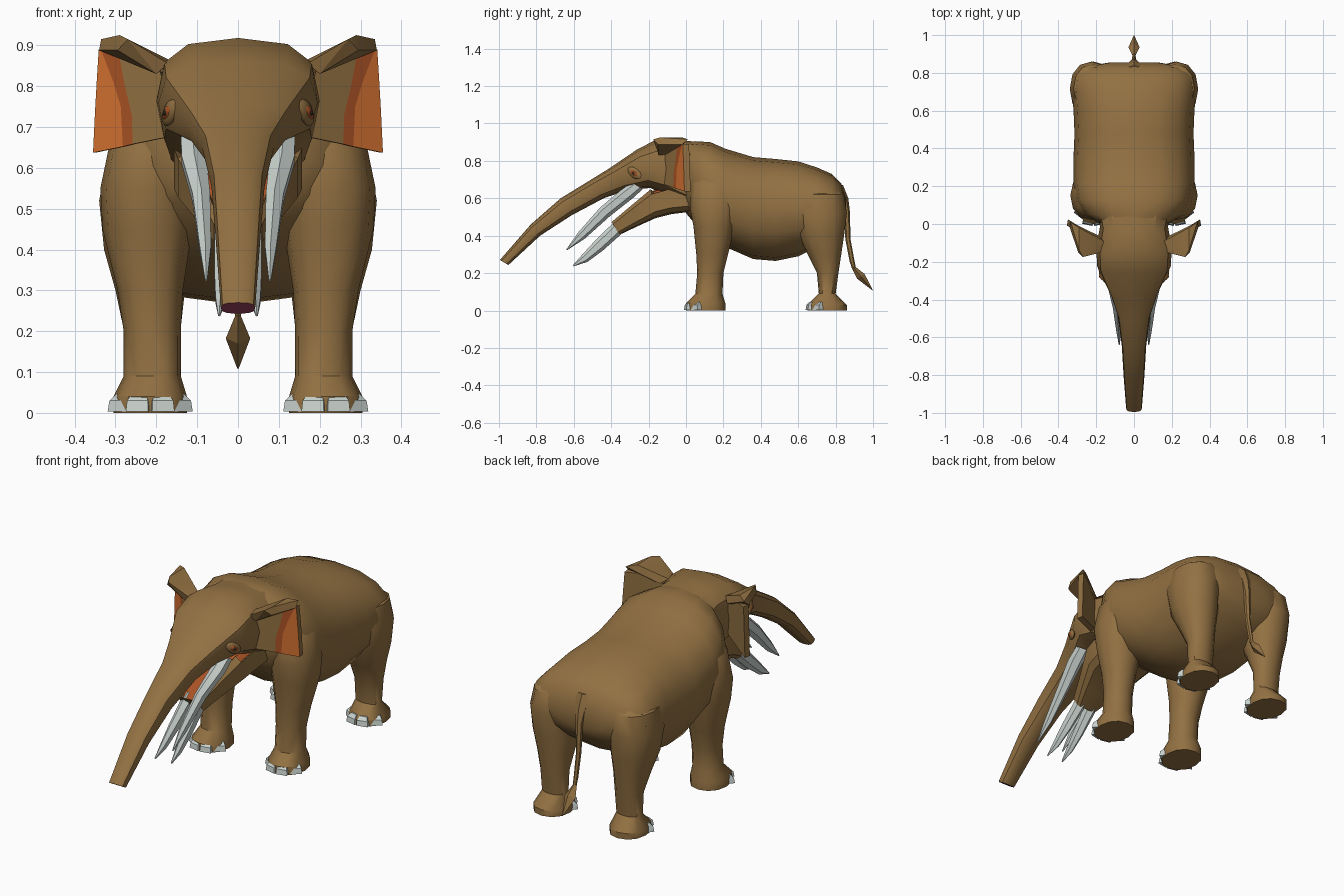
import bpy, bmesh, math
from mathutils import Vector, Matrix

old = bpy.data.objects.get("Cube")
if old:
    bpy.data.objects.remove(old, do_unlink=True)


def material(name, r, g, b):
    m = bpy.data.materials.new(name)
    m.use_nodes = True
    m.diffuse_color = (r, g, b, 1)
    m.node_tree.nodes["Principled BSDF"].inputs["Base Color"].default_value = (r, g, b, 1)
    return m


brown = material("hide_brown", 0.29, 0.165, 0.055)
ivory = material("ivory_grey", 0.58, 0.64, 0.61)
orange = material("ear_orange", 0.66, 0.165, 0.03)
rust = material("ear_rust", 0.40, 0.085, 0.018)
plum = material("trunk_tip_plum", 0.34, 0.06, 0.13)
dark = material("pupil_dark", 0.03, 0.02, 0.015)


def finish(name, bm, mats, mirror=False, angle=35):
    bmesh.ops.recalc_face_normals(bm, faces=bm.faces[:])
    me = bpy.data.meshes.new(name)
    bm.to_mesh(me)
    bm.free()
    for m in mats:
        me.materials.append(m)
    ob = bpy.data.objects.new(name, me)
    bpy.context.collection.objects.link(ob)
    bpy.ops.object.select_all(action="DESELECT")
    ob.select_set(True)
    bpy.context.view_layer.objects.active = ob
    bpy.ops.object.shade_smooth_by_angle(angle=math.radians(angle))
    if mirror:
        ob.modifiers.new("Mirror", "MIRROR").use_mirror_merge = False


def loft(sections, sides=12, power=2.0):
    """Skin rings; each is (y1, z1, y2, z2, half width, x centre)."""
    bm = bmesh.new()
    rings = []
    for y1, z1, y2, z2, w, *rest in sections:
        xc = rest[0] if rest else 0
        a, b = Vector((xc, y1, z1)), Vector((xc, y2, z2))
        mid, half = (a + b) / 2, (a - b) / 2
        ring = []
        for i in range(sides):
            t = math.tau * i / sides
            s, c = (math.copysign(abs(f) ** (2 / power), f) if abs(f) > 1e-6 else 0
                    for f in (math.sin(t), math.cos(t)))
            ring.append(bm.verts.new(mid + half * c + Vector((w * s, 0, 0))))
        rings.append(ring)
    for r, q in zip(rings, rings[1:]):
        for i in range(sides):
            j = (i + 1) % sides
            bm.faces.new((r[i], r[j], q[j], q[i]))
    bm.faces.new(rings[0])
    bm.faces.new(rings[-1])
    bmesh.ops.recalc_face_normals(bm, faces=bm.faces[:])
    return bm


def hull(bm, points):
    verts = [bm.verts.new(p) for p in points]
    bmesh.ops.convex_hull(bm, input=verts)


# Torso: y, top, bottom, half width
torso = [(0, .90, .52, .18), (.05, .905, .46, .26), (.13, .90, .40, .31),
         (.21, .865, .34, .32), (.36, .82, .275, .32), (.48, .81, .265, .315),
         (.60, .797, .29, .32), (.70, .765, .34, .328), (.78, .73, .40, .32),
         (.83, .68, .45, .27), (.855, .60, .50, .13)]
finish("torso", loft([(y, t, y, b, w) for y, t, b, w in torso], 16, 2.3), [brown])

# Head flowing into the trunk, with a coloured tip
bm = loft([(.08, .90, .08, .55, .20), (-.03, .91, .0, .55, .18), (-.15, .918, -.10, .61, .20),
           (-.26, .862, -.19, .655, .195), (-.41, .76, -.31, .645, .128), (-.51, .698, -.44, .60, .088),
           (-.67, .60, -.61, .51, .065), (-.83, .46, -.78, .40, .055),
           (-.995, .27, -.95, .243, .042)], 12, 2.8)
bm.faces.ensure_lookup_table()
bm.faces[-1].material_index = 1
finish("head_and_trunk", bm, [brown, plum])

# Lower jaw: a trough whose sunken floor is coloured
bm = loft([(.02, .68, .04, .53, .16), (-.10, .68, -.08, .515, .16), (-.19, .655, -.16, .495, .15),
           (-.29, .57, -.26, .45, .105), (-.40, .476, -.355, .405, .06)], 10, 4.5)
floor = [f for f in bm.faces if f.normal.z > .55 and f.calc_center_median().y < -.12]
bmesh.ops.inset_region(bm, faces=floor, thickness=.007, depth=-.018)
for f in floor:
    f.material_index = 1
finish("lower_jaw", bm, [brown, rust])

# Tusks
finish("upper_tusks", loft([(-.29, .685, -.23, .65, .034, .11), (-.353, .64, -.285, .60, .035, .108),
                            (-.46, .55, -.406, .505, .025, .09), (-.577, .417, -.54, .385, .016, .08),
                            (-.64, .327, -.636, .322, .003, .078)], 6), [ivory], True, 25)
finish("lower_tusks", loft([(-.36, .49, -.30, .445, .026, .031), (-.40, .458, -.342, .412, .028, .033),
                            (-.492, .367, -.445, .32, .022, .039), (-.56, .293, -.527, .26, .014, .043),
                            (-.605, .242, -.60, .236, .003, .046)], 6), [ivory], True, 25)

# Legs: z, front, back, half width, x centre
front = [(0, .0, .21, .09, .215), (.04, .0, .21, .09, .215), (.09, .05, .195, .07, .21),
         (.20, .06, .20, .07, .21), (.30, .055, .225, .08, .215), (.45, .04, .26, .11, .222),
         (.55, .02, .28, .115, .222), (.68, .03, .28, .10, .21), (.80, .10, .22, .04, .15)]
hind = [(0, .65, .86, .09, .215), (.03, .65, .86, .09, .215), (.09, .71, .80, .066, .21),
        (.20, .70, .815, .069, .21), (.30, .65, .83, .085, .215), (.40, .60, .845, .108, .22),
        (.52, .57, .86, .115, .225), (.62, .59, .845, .105, .215), (.69, .64, .77, .05, .16)]
for name, rows in (("front", front), ("hind", hind)):
    finish(name + "_legs", loft([(a, z, b, z, w, x) for z, a, b, w, x in rows], 12, 2.2), [brown], True)
    # Four toenails around the front of the foot
    bm = bmesh.new()
    _, a, b, w, x = rows[0]
    for deg in (-63, -21, 21, 63):
        t = math.radians(deg)
        turn = Matrix.Translation((x + .074 * math.sin(t), (a + b) / 2 - .09 * math.cos(t), 0)) \
            @ Matrix.Rotation(t * .6, 4, "Z")
        hull(bm, [turn @ Vector(p) for sx in (-1, 1) for p in
                  ((sx * .028, -.026, .004), (sx * .028, .03, .004), (sx * .026, -.022, .03),
                   (sx * .018, -.006, .046), (sx * .018, .03, .046))])
    finish(name + "_toenails", bm, [ivory], True, 20)

# Ears: columns of (x, z) from the head outward, on a swept-back plane
columns = [((.175, .675), (.175, .74), (.18, .79), (.19, .835)),
           ((.258, .658), (.26, .73), (.277, .80), (.293, .885)),
           ((.282, .652), (.287, .75), (.305, .81), (.335, .888)),
           ((.355, .637), (.35, .74), (.346, .81), (.341, .89))]
bm = bmesh.new()
grid = [[bm.verts.new((x, -.12 + (x - .175) * .62, z)) for x, z in col] for col in columns]
panel = []
for i in range(3):
    for k in range(3):
        f = bm.faces.new((grid[i][k], grid[i + 1][k], grid[i + 1][k + 1], grid[i][k + 1]))
        f.material_index = i
        panel.append(f)
back = bmesh.ops.extrude_face_region(bm, geom=panel, use_keep_orig=True)["geom"]
bmesh.ops.translate(bm, vec=(-.005, .033, 0), verts=[v for v in back if isinstance(v, bmesh.types.BMVert)])
for f in set(bm.faces) - set(panel):
    f.material_index = 0
finish("ears", bm, [brown, rust, orange], True, 25)

# Folded upper rim of the ears
bm = bmesh.new()
hull(bm, [(.16, -.09, .86), (.17, -.15, .855), (.20, -.145, .83), (.27, -.175, .915), (.295, -.15, .888),
          (.34, -.02, .888), (.335, .01, .915), (.29, -.02, .925), (.29, -.14, .925), (.19, -.06, .84)])
finish("ear_rims", bm, [brown], True, 20)


# Eyes: lid, iris and pupil as nested flattened spheres
def eye_part(name, size, out, mat):
    bm = bmesh.new()
    place = Matrix.Translation((.167 + out, -.275 - out * .5, .735)) \
        @ Matrix.Rotation(math.radians(-25), 4, "Z") @ Matrix.Rotation(math.radians(-35), 4, "X")
    bmesh.ops.create_uvsphere(bm, u_segments=10, v_segments=6, radius=1,
                              matrix=place @ Matrix.Diagonal((*size, 1)))
    finish(name, bm, [mat], True)


eye_part("eyelids", (.012, .046, .026), 0, brown)
eye_part("irises", (.009, .026, .013), .006, rust)
eye_part("pupils", (.006, .009, .008), .011, dark)

# Tail and its tuft
finish("tail", loft([(.78, .68, .84, .67, .06), (.82, .60, .868, .60, .03), (.845, .52, .876, .53, .018),
                     (.852, .38, .88, .38, .012), (.875, .26, .90, .27, .01),
                     (.895, .21, .91, .22, .008)], 6), [brown])
finish("tail_tuft", loft([(.882, .235, .892, .245, .006), (.915, .17, .955, .195, .03),
                          (.996, .108, .998, .11, .002)], 4), [brown], angle=20)
